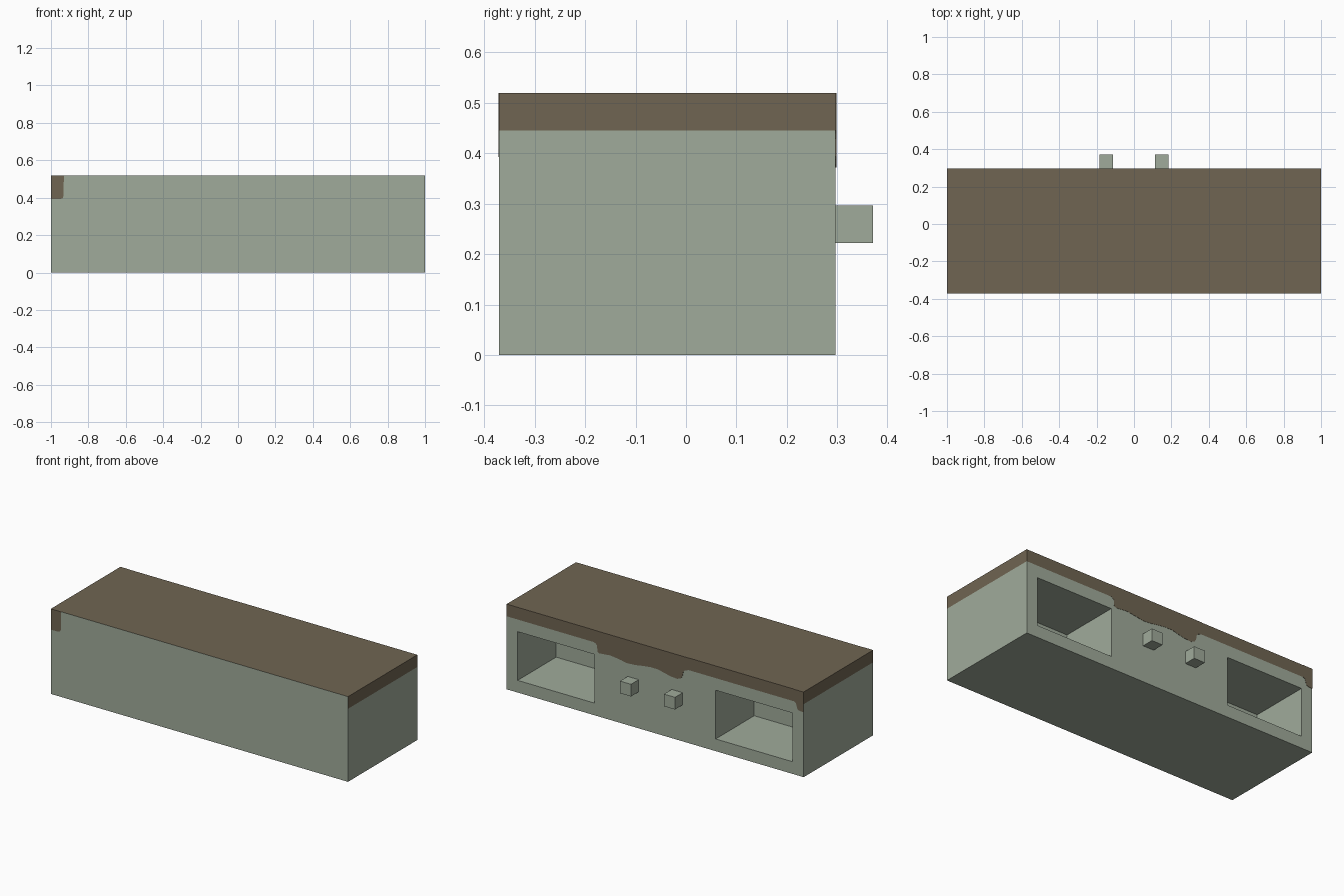
import bpy, bmesh
from mathutils import Vector

if "Cube" in bpy.data.objects:
    bpy.data.objects.remove(bpy.data.objects["Cube"])

U = 2 / 27                      # module: the cabinet is 27 x 10 x 7 modules
BACK, FRONT, TOP = 4 * U, -5 * U, 7 * U


def material(name, rgb):
    m = bpy.data.materials.new(name)
    m.diffuse_color = (*rgb, 1)
    m.use_nodes = True
    m.node_tree.nodes["Principled BSDF"].inputs["Base Color"].default_value = m.diffuse_color
    return m


green = material("sage green", (0.352, 0.407, 0.328))
brown = material("earth brown", (0.162, 0.130, 0.084))


def finish(name, bm, mats):
    bmesh.ops.recalc_face_normals(bm, faces=bm.faces)
    me = bpy.data.meshes.new(name)
    bm.to_mesh(me)
    bm.free()
    ob = bpy.data.objects.new(name, me)
    for m in mats:
        me.materials.append(m)
    bpy.context.collection.objects.link(ob)
    return ob


def box(lo, hi):
    bm = bmesh.new()
    bmesh.ops.create_cube(bm, size=1)
    lo, hi = Vector(lo), Vector(hi)
    for v in bm.verts:
        v.co = (lo + hi) / 2 + v.co * (hi - lo)
    return bm


# Cabinet body: cut the back face into panels and push two of them in
bm = box((-1, FRONT, 0), (1, BACK, TOP))
cuts = [((x * U, 0, 0), (1, 0, 0)) for x in (-12.5, -5.5, 5.5, 12.5)]
cuts += [((0, 0, z * U), (0, 0, 1)) for z in (1, 5)]
for co, no in cuts:
    faces = [f for f in bm.faces if f.calc_center_median().y > BACK - 1e-4]
    geom = faces + list({e for f in faces for e in f.edges}) + list({v for f in faces for v in f.verts})
    bmesh.ops.bisect_plane(bm, geom=geom, plane_co=co, plane_no=no)
panels = []
for f in bm.faces:
    c = f.calc_center_median()
    if c.y > BACK - 1e-4 and abs(abs(c.x) - 9 * U) < 0.01 and abs(c.z - 3 * U) < 0.01:
        panels.append(f)
for f in bmesh.ops.extrude_discrete_faces(bm, faces=panels)["faces"]:
    bmesh.ops.translate(bm, verts=f.verts, vec=(0, -5 * U, 0))

# Brown top band on every side except the front
bmesh.ops.bisect_plane(bm, geom=bm.verts[:] + bm.edges[:] + bm.faces[:],
                       plane_co=(0, 0, 6 * U), plane_no=(0, 0, 1))
bmesh.ops.recalc_face_normals(bm, faces=bm.faces)
for f in bm.faces:
    f.material_index = int(f.calc_center_median().z > 6 * U and f.normal.y > -0.5)
finish("cabinet_body", bm, [green, brown])

# Two square knobs between the recesses
for side, s in (("left", -1), ("right", 1)):
    x = s * 2 * U
    finish(side + "_knob", box((x - U / 2, BACK, 3 * U), (x + U / 2, BACK + U, 4 * U)), [green])


# Thin painted drips: outline of (x, depth below top), on the front or back face
def drip(name, outline, y, out):
    bm = bmesh.new()
    f = bm.faces.new([bm.verts.new((x, y, TOP - d)) for x, d in outline])
    r = bmesh.ops.extrude_face_region(bm, geom=[f])["geom"]
    bmesh.ops.translate(bm, verts=[v for v in r if isinstance(v, bmesh.types.BMVert)],
                        vec=(0, out * 0.0015, 0))
    finish(name, bm, [brown])


drip("back_middle_drip", [
    (0.41, 0.0), (0.41, U), (0.398, 0.08), (0.39, 0.09), (0.388, 0.125), (0.375, 0.132),
    (0.30, 0.125), (0.23, 0.134), (0.19, 0.142), (0.13, 0.138), (0.08, 0.13),
    (0.03, 0.124), (-0.02, 0.124), (-0.06, 0.134), (-0.11, 0.144), (-0.15, 0.147),
    (-0.175, 0.137), (-0.185, 0.12), (-0.19, 0.095), (-0.20, 0.082), (-0.225, U),
    (-0.225, 0.0)], BACK, 1)
drip("back_corner_drip", [
    (-0.935, 0.0), (-0.935, U), (-0.948, 0.08), (-0.953, 0.095), (-0.957, 0.112),
    (-0.968, 0.121), (-1, 0.123), (-1, 0.0)], BACK, 1)
drip("front_corner_drip", [
    (-1, 0.0), (-1, 0.126), (-0.95, 0.126), (-0.938, 0.121), (-0.933, 0.11),
    (-0.931, 0.0)], FRONT, -1)
